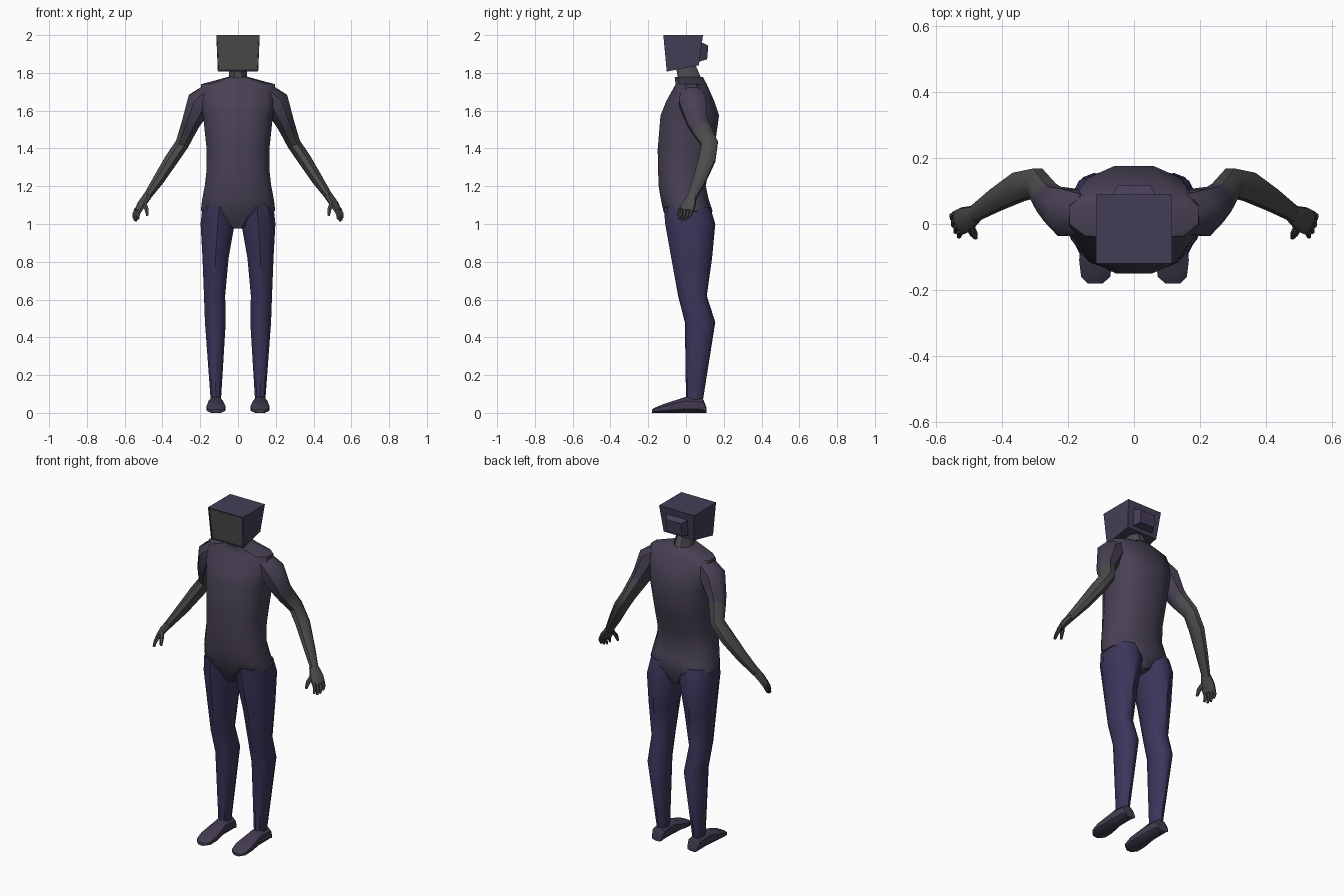
import bpy, bmesh, math
from mathutils import Vector

if "Cube" in bpy.data.objects:
    bpy.data.objects.remove(bpy.data.objects["Cube"])


def mat(name, rgb):
    m = bpy.data.materials.new(name)
    m.diffuse_color = (*rgb, 1)
    m.use_nodes = True
    m.node_tree.nodes["Principled BSDF"].inputs["Base Color"].default_value = m.diffuse_color
    return m


SHIRT = mat("shirt_purple_grey", (0.064, 0.052, 0.088))
TROUSERS = mat("trouser_purple", (0.047, 0.035, 0.105))
SKIN = mat("skin_grey", (0.072, 0.072, 0.076))
CASE = mat("case_purple", (0.060, 0.048, 0.095))
SCREEN = mat("screen_grey", (0.072, 0.072, 0.070))
SHOE = mat("shoe_purple", (0.055, 0.044, 0.080))


def finish(name, bm, mats, mirror=False, smooth=True):
    bmesh.ops.recalc_face_normals(bm, faces=bm.faces)
    me = bpy.data.meshes.new(name)
    bm.to_mesh(me)
    bm.free()
    ob = bpy.data.objects.new(name, me)
    bpy.context.collection.objects.link(ob)
    for m in mats:
        me.materials.append(m)
    if mirror:
        ob.modifiers.new("mirror", 'MIRROR')
    if smooth:
        bpy.ops.object.select_all(action='DESELECT')
        bpy.context.view_layer.objects.active = ob
        ob.select_set(True)
        bpy.ops.object.shade_smooth_by_angle(angle=math.radians(42))
    return ob


def section(n, power):
    """Rounded-box cross-section filling -1..1, flat side down."""
    f = lambda t: math.copysign(abs(t) ** power, t)
    pts = [(f(math.cos(a)), f(math.sin(a)))
           for a in ((i + .5) * 2 * math.pi / n for i in range(n))]
    mx, my = max(p[0] for p in pts), max(p[1] for p in pts)
    return [(x / mx, y / my) for x, y in pts]


def add_loft(bm, rings, n=8, power=1.0, axes=None, ref=(0, 1, 0), split=0):
    """Skin (x, y, z, ru, rv) rings; without axes, rings follow the path.
    Segments from index 'split' onward get the second material."""
    cs = [Vector(r[:3]) for r in rings]
    loops = []
    for i, r in enumerate(rings):
        if axes:
            u, v = map(Vector, axes)
        else:
            t = (cs[min(i + 1, len(cs) - 1)] - cs[max(i - 1, 0)]).normalized()
            u = Vector(ref).cross(t).normalized()
            v = t.cross(u)
        loops.append([bm.verts.new(cs[i] + u * a * r[3] + v * b * r[4])
                      for a, b in section(n, power)])
    for k, (a, b) in enumerate(zip(loops, loops[1:])):
        for i in range(n):
            j = (i + 1) % n
            face = bm.faces.new((a[i], a[j], b[j], b[i]))
            face.material_index = int(bool(split) and k >= split)
    bm.faces.new(loops[0])
    bm.faces.new(loops[-1]).material_index = int(bool(split))


def loft(name, rings, mats, mirror=False, **kw):
    bm = bmesh.new()
    add_loft(bm, rings, **kw)
    return finish(name, bm, mats, mirror)


def box_ring(x0, x1, y0, y1, z):
    return ((x0 + x1) / 2, (y0 + y1) / 2, z, (x1 - x0) / 2, (y1 - y0) / 2)


XY = ((1, 0, 0), (0, 1, 0))
XZ = ((1, 0, 0), (0, 0, 1))

# Torso, tapering to the crotch between the legs
torso = [(-.06, .09, 1.778, .055), (-.055, .11, 1.74, .195), (-.105, .15, 1.65, .2),
         (-.135, .175, 1.575, .185), (-.15, .15, 1.395, .166), (-.148, .12, 1.29, .166),
         (-.145, .105, 1.2, .176), (-.133, .12, 1.13, .19), (-.12, .14, 1.07, .197),
         (-.08, .11, .975, .025)]
loft("torso", [box_ring(-w, w, a, b, z) for a, b, z, w in torso], [SHIRT],
     n=12, power=.85, axes=XY)

# Legs
legs = [(.012, .188, -.118, .128, 1.09), (.018, .198, -.11, .155, 1.0),
        (.05, .188, -.078, .138, .82), (.068, .18, -.042, .11, .62),
        (.065, .175, -.006, .155, .48), (.09, .145, 0, .09, .07)]
loft("trouser_legs", [box_ring(*r) for r in legs], [TROUSERS], True,
     n=10, power=.9, axes=XY)

# Feet, lofted from heel to toe with flat soles
feet = [(.108, .085, .15, .03), (.09, .08, .156, .075), (.0, .08, .156, .085),
        (-.11, .066, .166, .05), (-.16, .072, .16, .03), (-.18, .095, .14, .018)]
loft("feet", [((a + b) / 2, y, h / 2, (b - a) / 2, h / 2) for y, a, b, h in feet],
     [SHOE], True, n=8, power=.8, axes=XZ)

# Arms: sleeve down to the fourth ring, bare below
arms = [(.15, .03, 1.695, .05, .06), (.2, .035, 1.645, .07, .072),
        (.247, .06, 1.54, .049, .055), (.262, .078, 1.505, .044, .05),
        (.295, .125, 1.425, .036, .044), (.35, .112, 1.345, .036, .044),
        (.42, .072, 1.235, .03, .034), (.485, .03, 1.14, .02, .024)]
loft("arms", arms, [SHIRT, SKIN], True, n=8, split=3)

# Hands: palm, four fingers and a thumb
bm = bmesh.new()
add_loft(bm, [(.478, .032, 1.15, .02, .024), (.51, .014, 1.105, .018, .038),
              (.53, .004, 1.07, .014, .038)], n=8, ref=(.4, .9, 0))
across = Vector((.4, .9, 0)).normalized()
for i, length in enumerate((.85, 1, .95, .75)):
    base = Vector((.526, .006, 1.08)) + across * (i - 1.5) * .019
    mid = base + Vector((.016, -.008, -.034)) * length
    tip = mid + Vector((.002, -.014, -.03)) * length
    add_loft(bm, [(*base, .01, .009), (*mid, .009, .0085), (*tip, .006, .006)], n=6)
add_loft(bm, [(.498, -.005, 1.115, .012, .012), (.485, -.03, 1.08, .011, .011),
              (.48, -.042, 1.045, .006, .006)], n=6)
finish("hands", bm, [SKIN], True)

# Neck
loft("neck", [(0, .025, 1.74, .06, .075), (0, .015, 1.785, .048, .06),
              (0, -.005, 1.85, .046, .052)], [SKIN], n=8, axes=XY)


def hexahedron(bm, a, b):
    """Box between two four-corner faces; returns the first face."""
    va, vb = [[bm.verts.new(p) for p in q] for q in (a, b)]
    face = bm.faces.new(va)
    bm.faces.new(vb)
    for i in range(4):
        j = (i + 1) % 4
        bm.faces.new((va[i], va[j], vb[j], vb[i]))
    return face


def quad(w_top, w_bot, y_top, y_bot, z_top, z_bot):
    return [(-w_top, y_top, z_top), (w_top, y_top, z_top),
            (w_bot, y_bot, z_bot), (-w_bot, y_bot, z_bot)]


# Head: tapered monitor case with a recessed screen
bm = bmesh.new()
front = hexahedron(bm, quad(.115, .107, -.12, -.102, 2.0, 1.807),
                   quad(.115, .1, .09, .068, 2.0, 1.84))
bmesh.ops.recalc_face_normals(bm, faces=bm.faces)
bmesh.ops.inset_region(bm, faces=[front], thickness=.008, depth=0)
bmesh.ops.inset_region(bm, faces=[front], thickness=.001, depth=-.006)
front.material_index = 1
finish("monitor_head", bm, [CASE, SCREEN], smooth=False)

# Bulge on the back of the monitor
bm = bmesh.new()
hexahedron(bm, quad(.07, .065, .08, .07, 1.962, 1.86),
           quad(.05, .048, .118, .112, 1.945, 1.872))
finish("monitor_back_bulge", bm, [CASE], smooth=False)
